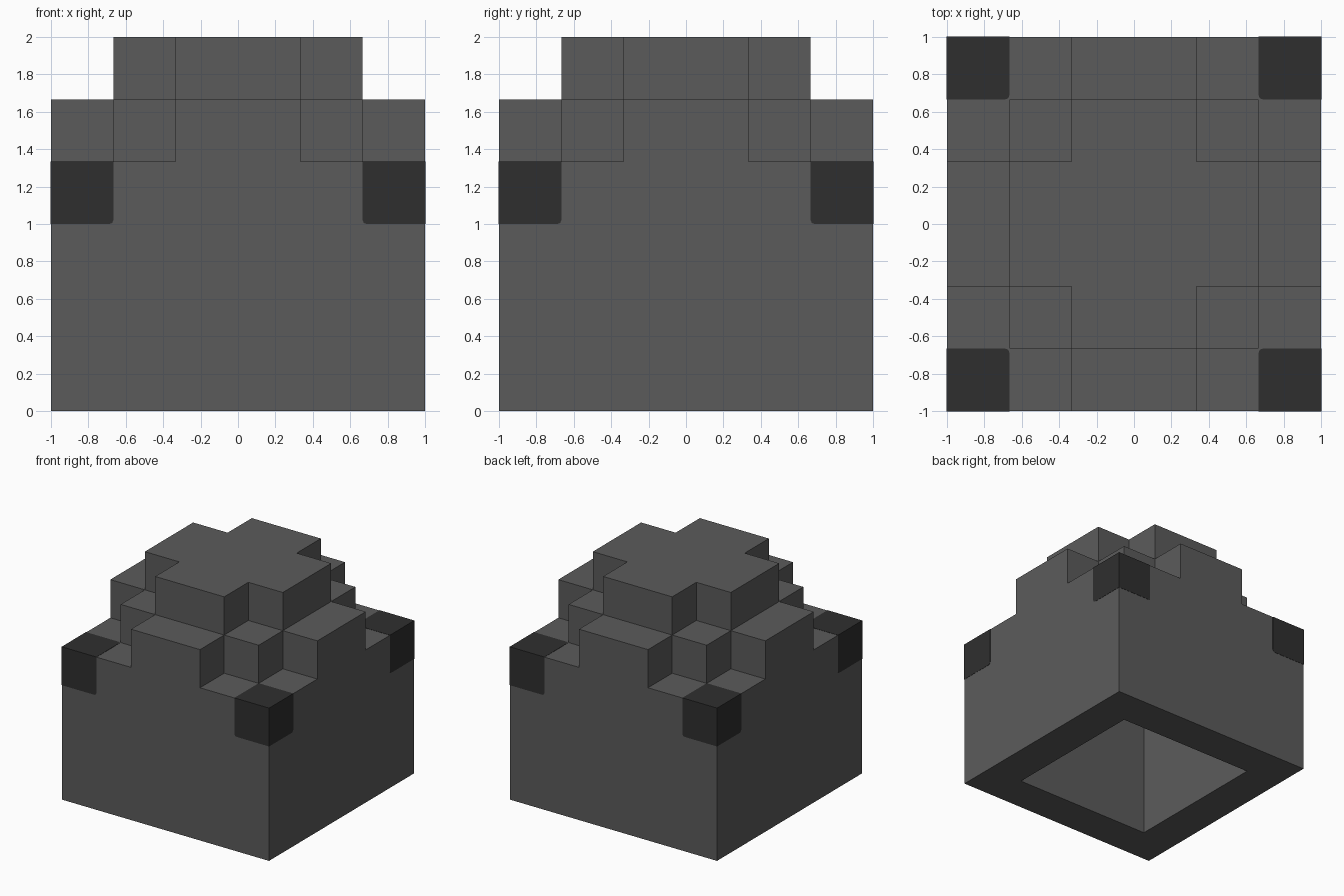
import bpy, bmesh
from mathutils import Vector, Matrix

default_cube = bpy.data.objects.get("Cube")
if default_cube:
    bpy.data.objects.remove(default_cube, do_unlink=True)

CELL = 1 / 3      # block size
N = 6             # blocks per side
PROUD = 0.002     # how far the corner blocks stand out


def make_material(name, value):
    mat = bpy.data.materials.new(name)
    colour = (value, value, value, 1)
    mat.diffuse_color = colour
    mat.use_nodes = True
    bsdf = mat.node_tree.nodes["Principled BSDF"]
    bsdf.inputs["Base Color"].default_value = colour
    bsdf.inputs["Roughness"].default_value = 0.9
    return mat


def add_object(name, bm, mat):
    mesh = bpy.data.meshes.new(name)
    bm.to_mesh(mesh)
    bm.free()
    mesh.materials.append(mat)
    obj = bpy.data.objects.new(name, mesh)
    bpy.context.collection.objects.link(obj)
    return obj


def ring(i):
    """Distance of a block from the centre line: 0, 1 or 2."""
    return max(2 - i, i - 3)


def solid(i, j, k):
    """Stepped, hollow dome: one block thick and open underneath."""
    if not (0 <= i < N and 0 <= j < N and 0 <= k < N):
        return False
    small, large = sorted((ring(i), ring(j)))
    cross = small == 0 and large <= 1
    if k < 4:                       # square walls
        return large == 2
    if k == 4:                      # stepped shoulder around a cross-shaped hollow
        return (large <= 1 or small == 0) and not cross
    return cross                    # cap


def block_skin(levels):
    """Outer faces of the solid blocks on the given levels."""
    bm = bmesh.new()
    offset = Vector((-1, -1, 0))
    for k in levels:
        for i in range(N):
            for j in range(N):
                if not solid(i, j, k):
                    continue
                centre = Vector((i + 0.5, j + 0.5, k + 0.5))
                for axis in range(3):
                    for sign in (-1, 1):
                        n = Vector((0, 0, 0))
                        n[axis] = sign
                        if solid(i + int(n.x), j + int(n.y), k + int(n.z)):
                            continue
                        u = Vector((0, 0, 0))
                        u[(axis + 1) % 3] = 0.5
                        v = n.cross(u)
                        mid = centre + n * 0.5
                        corners = (mid - u - v, mid + u - v, mid + u + v, mid - u + v)
                        bm.faces.new([bm.verts.new(c * CELL + offset) for c in corners])
    bmesh.ops.remove_doubles(bm, verts=bm.verts, dist=0.001)
    # Merge neighbouring flat squares into larger faces
    bmesh.ops.dissolve_limit(bm, angle_limit=0.01, verts=bm.verts, edges=bm.edges)
    return bm


def corner_block(sx, sy):
    """Dark block in an upper corner, with its buried edges rounded."""
    low = Vector((2 * CELL, 2 * CELL, 3 * CELL))
    high = Vector((1 + PROUD, 1 + PROUD, 4 * CELL + PROUD))
    bm = bmesh.new()
    bmesh.ops.create_cube(bm, size=1)
    bmesh.ops.scale(bm, vec=high - low, verts=bm.verts)
    bmesh.ops.translate(bm, vec=(low + high) / 2, verts=bm.verts)
    inner = min(bm.verts, key=lambda v: (v.co - low).length)
    bmesh.ops.bevel(bm, geom=list(inner.link_edges), offset=0.02, segments=2,
                    profile=0.5, affect='EDGES')
    bmesh.ops.transform(bm, matrix=Matrix.Diagonal((sx, sy, 1, 1)), verts=bm.verts)
    bmesh.ops.recalc_face_normals(bm, faces=bm.faces)
    return bm


grey = make_material("mid grey", 0.105)
dark = make_material("dark grey", 0.028)

# Stepped shell
add_object("walls", block_skin(range(4)), grey)
add_object("shoulder", block_skin([4]), grey)
add_object("cap", block_skin([5]), grey)

# Four corner blocks
for side, sx in (("left", 1), ("right", -1)):
    for end, sy in (("front", -1), ("back", 1)):
        add_object(f"{end}_{side}_corner_block", corner_block(sx, sy), dark)
